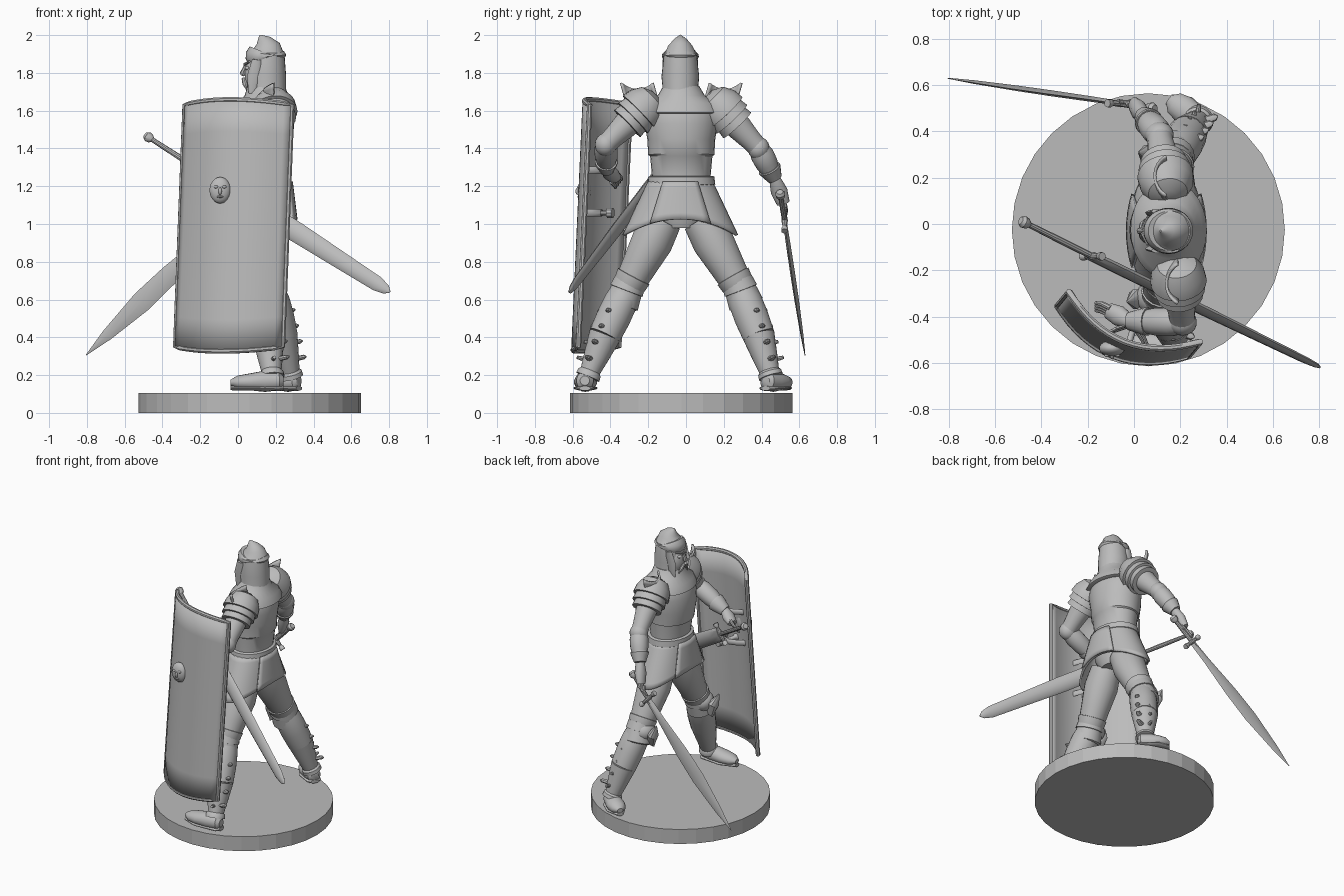
import bpy, bmesh, math
from mathutils import Vector as V

cube = bpy.data.objects.get("Cube")
if cube:
    bpy.data.objects.remove(cube)

grey = bpy.data.materials.new("plain grey")
grey.use_nodes = True
grey.diffuse_color = (0.5, 0.5, 0.5, 1)
grey.node_tree.nodes["Principled BSDF"].inputs["Base Color"].default_value = grey.diffuse_color
smooth = []


def finish(name, bm, shade=True):
    bmesh.ops.remove_doubles(bm, verts=bm.verts, dist=0.0001)
    bmesh.ops.recalc_face_normals(bm, faces=bm.faces)
    mesh = bpy.data.meshes.new(name)
    bm.to_mesh(mesh)
    bm.free()
    ob = bpy.data.objects.new(name, mesh)
    bpy.context.collection.objects.link(ob)
    mesh.materials.append(grey)
    if shade:
        smooth.append(ob)
    return ob


def tube(name, pts, ref=(1, 0, 0), n=18, loop=False):
    """Elliptical rings (x, y, z, ra, rb) swept along a path; ra lies towards ref."""
    bm, rings, count = bmesh.new(), [], len(pts)
    for i, p in enumerate(pts):
        lo = pts[(i - 1) % count] if loop else pts[max(i - 1, 0)]
        hi = pts[(i + 1) % count] if loop else pts[min(i + 1, count - 1)]
        t = (V(hi[:3]) - V(lo[:3])).normalized()
        a = (V(ref) - t * t.dot(V(ref))).normalized()
        b = t.cross(a)
        angles = [math.tau * k / n for k in range(n)]
        rings.append([bm.verts.new(V(p[:3]) + a * p[3] * math.cos(w) + b * p[-1] * math.sin(w))
                      for w in angles])
    pairs = list(zip(rings, rings[1:])) + ([(rings[-1], rings[0])] if loop else [])
    for r, s in pairs:
        for k in range(n):
            bm.faces.new((r[k], r[k - 1], s[k - 1], s[k]))
    if not loop:
        bm.faces.new(rings[0])
        bm.faces.new(rings[-1])
    return finish(name, bm)


def limb(name, a, b, profile, ref=(1, 0, 0), n=18):
    """Straight tube from a to b; profile holds (fraction, ra, rb)."""
    a, b = V(a), V(b)
    return tube(name, [(*a.lerp(b, p[0]), p[1], p[-1]) for p in profile], ref, n)


def upright(name, rows, y=-0.025, n=28):
    """Stack of level ellipses (z, x centre, rx, ry)."""
    return tube(name, [(x, y, z, rx, ry) for z, x, rx, ry in rows], n=n)


def ball(name, loc, size):
    bm = bmesh.new()
    bmesh.ops.create_uvsphere(bm, u_segments=18, v_segments=12, radius=1)
    bmesh.ops.scale(bm, vec=size, verts=bm.verts)
    bmesh.ops.translate(bm, vec=loc, verts=bm.verts)
    return finish(name, bm)


def sheet(name, f, nu, nv, thick):
    """Plate from f(u, v) given thickness."""
    bm = bmesh.new()
    g = [[bm.verts.new(f(i / nu, j / nv)) for j in range(nv + 1)] for i in range(nu + 1)]
    for i in range(nu):
        for j in range(nv):
            bm.faces.new((g[i][j], g[i + 1][j], g[i + 1][j + 1], g[i][j + 1]))
    ob = finish(name, bm)
    m = ob.modifiers.new("thickness", "SOLIDIFY")
    m.thickness, m.offset = thick, 0
    return ob


# Base
bm = bmesh.new()
bmesh.ops.create_cone(bm, cap_ends=True, segments=32, radius1=0.59, radius2=0.59, depth=0.105)
bmesh.ops.translate(bm, vec=(0.062, -0.025, 0.0525), verts=bm.verts)
finish("base", bm, False)

# Torso armour, collar and belt
upright("cuirass", [(0.98, .14, .09, .1), (1.06, .14, .12, .15), (1.25, .14, .12, .155),
                    (1.36, .14, .135, .165), (1.365, .14, .145, .175), (1.45, .135, .155, .18),
                    (1.54, .14, .158, .195), (1.62, .145, .14, .185), (1.7, .15, .09, .1)])
upright("mantle", [(1.585, .15, .155, .2), (1.59, .15, .165, .215), (1.64, .15, .145, .19),
                   (1.68, .15, .115, .125), (1.73, .15, .1, .095)])
upright("belt", [(1.205, .14, .135, .172), (1.21, .14, .142, .18), (1.25, .14, .138, .175),
                 (1.255, .14, .13, .165)])


def skirt(u, v, grow=0.0):
    w = math.tau * u
    drop = 0.2 + 0.085 * math.sin(w) ** 2
    return V((0.14 + (0.13 + 0.025 * v + grow) * math.cos(w),
              -0.03 + (0.165 + 0.135 * v + grow) * math.sin(w), 1.225 - v * drop))


sheet("skirt", skirt, 40, 8, 0.014)
for name, mid in (("back_flap", 0), ("front_flap", 0.5)):
    sheet(name, lambda u, v: skirt(mid + (u - 0.5) * 0.17, v, 0.014), 8, 6, 0.012)

# Helmet, face and cheek plates
upright("helmet", [(1.66, .155, .105, .1), (1.7, .155, .1, .092), (1.78, .15, .105, .1),
                   (1.87, .15, .098, .09), (1.905, .15, .096, .087), (1.91, .15, .088, .08),
                   (1.94, .148, .075, .066), (1.97, .135, .042, .038), (2.0, .115, .004, .004)], -0.03)
upright("helmet_band", [(1.88, .15, .1, .093), (1.885, .148, .108, .098), (1.9, .148, .106, .096),
                        (1.905, .15, .095, .085)], -0.03)
ball("face", (0.085, -0.03, 1.79), (0.05, 0.065, 0.1))
limb("nose", (0.045, -0.03, 1.85), (0.022, -0.03, 1.785), [(0, .008), (.8, .016), (1, .01)], n=8)
for s in (-1, 1):
    ball("eye", (0.052, -0.03 + s * 0.03, 1.825), (0.016, 0.018, 0.011))
    limb("brow", (0.035, -0.03 + s * 0.008, 1.845), (0.06, -0.03 + s * 0.06, 1.86),
         [(0, .008), (1, .006)], (0, 0, 1), 8)
    limb("moustache", (0.03, -0.03 + s * 0.005, 1.77), (0.045, -0.03 + s * 0.05, 1.71),
         [(0, .011), (.5, .014), (1, .002)], n=8)
    limb("cheek_plate", (0.1, -0.03 + s * 0.085, 1.87), (0.075, -0.03 + s * 0.07, 1.69),
         [(0, .025, .01), (.5, .04, .014), (1, .02, .01)], n=10)


# Arms: lame sleeves, elbow cups and gauntlets
def arm(side, shoulder, elbow, wrist, hand, grip):
    limb(side + "_upper_arm", shoulder, elbow, [(0, .08), (.5, .07), (.8, .058), (1, .055)])
    limb(side + "_pauldron", V(shoulder) + (V(shoulder) - V(elbow)) * 0.3, elbow,
         [(0, .035), (.06, .085), (.2, .115), (.34, .122), (.345, .105), (.46, .112),
          (.465, .095), (.57, .1), (.575, .08)], n=24)
    limb(side + "_forearm", elbow, wrist, [(0, .05), (.2, .062), (.5, .06), (.8, .046),
                                           (.82, .04), (1, .04)], (0, 0, 1))
    ball(side + "_elbow_cup", elbow, (.062, .058, .062))
    limb(side + "_cuff", V(wrist).lerp(V(elbow), 0.35), wrist,
         [(0, .06), (.1, .062), (1, .04)], (0, 0, 1))
    limb(side + "_hand", wrist, hand, [(0, .03), (.5, .045, .035), (1, .035, .025)], (0, 1, 0))
    along = (V(hand) - V(wrist)).normalized()
    for k in range(4):
        root = V(hand) + V(grip) * (k - 1.5) * 0.018 - along * 0.01
        tip = root + along * 0.045
        curl = tip + V((-0.03, 0.004, -0.012))
        tube(side + "_finger", [(*root, .012), (*tip, .011), (*curl, .007)], (0, 1, 0), 8)


arm("left", (.19, -.22, 1.62), (.21, -.425, 1.42), (-.02, -.42, 1.29), (-.11, -.375, 1.24), (0, .6, .8))
arm("right", (.14, .18, 1.62), (.11, .385, 1.4), (.04, .47, 1.24), (0, .515, 1.11), (.8, 0, .6))


# Raised shoulder guards
def guard_plate(x, y, s):
    def f(u, v):
        w = (u - 0.5) * 2.2
        return V((x - 0.09 * math.cos(w) + 0.04, y + 0.095 * math.sin(w) + s * 0.03 * v,
                  1.64 + v * (0.095 - 0.02 * math.cos(w * 2))))
    sheet("shoulder_guard", f, 12, 4, 0.012)


guard_plate(0.19, -0.23, -1)
guard_plate(0.14, 0.18, 1)


# Legs: thigh, knee, greave, strap lugs and boot
def leg(side, s, hip, knee, calf, ankle, heel, toe):
    limb(side + "_thigh", hip, knee, [(0, .1), (.3, .112), (.65, .095), (.8, .088), (.805, .095),
                                      (.9, .09), (1, .078)])
    limb(side + "_shin", knee, calf, [(0, .078), (.25, .09), (.6, .092), (1, .086)])
    limb(side + "_greave", calf, ankle, [(0, .086), (.5, .068), (.85, .054), (.9, .064), (1, .066)])
    k = V(knee)
    ball(side + "_knee_cup", k + V((-0.035, 0, 0)), (.075, .078, .07))
    limb(side + "_knee_fin", k + V((-0.08, 0, -0.08)), k + V((-0.15, s * 0.02, 0.07)),
         [(0, .04, .012), (.5, .035, .045), (1, .004)], n=10)
    limb(side + "_knee_lame", k + V((0, -s * 0.02, 0.05)), k + V((0, s * 0.03, -0.08)),
         [(0, .085), (.4, .093), (.41, .086), (.95, .095), (1, .085)])
    for i in range(4):
        c = k.lerp(V(ankle), 0.25 + i * 0.18)
        limb(side + "_strap_lug", c + V((0.05, s * 0.03, 0)), c + V((0.105, s * 0.05, 0.012)),
             [(0, .014, .02), (.8, .012, .016), (1, .004)], (0, 0, 1), 8)
        limb(side + "_buckle", c + V((0.02, s * 0.07, 0)), c + V((0.025, s * 0.1, 0.008)),
             [(0, .012), (1, .009)], n=8)
    limb(side + "_boot", heel, toe, [(-.08, .025), (0, .05, .045), (.3, .056, .055),
                                     (.6, .045, .062), (.85, .036, .05), (1, .015, .02)], (0, 0, 1))
    limb(side + "_sole", V(heel) - V((0, 0, .04)), V(toe) - V((0, 0, .028)),
         [(-.08, .012, .03), (0, .014, .05), (.6, .013, .065), (1, .012, .025)], (0, 0, 1))


leg("left", -1, (.14, -.12, 1.02), (.12, -.315, .65), (.16, -.43, .41), (.18, -.52, .19),
    (.22, -.535, .17), (-.04, -.53, .16))
leg("right", 1, (.15, .08, 1.02), (.17, .29, .65), (.23, .385, .41), (.28, .45, .19),
    (.31, .43, .17), (.15, .54, .16))


# Tall curved shield with rim, boss and grip
def shield(u, v):
    a, b = V((-.33, -.355, 0)), V((.235, -.57, 0))
    bow = u * (1 - u)
    p = a.lerp(b, u) + V((-.355, -.934, 0)) * 0.46 * bow + V((.05, .06, 0)) * v
    p.z = 0.35 - 0.09 * bow + v * (1.28 + 0.2 * bow)
    return p


sheet("shield", shield, 16, 8, 0.022)
edge = [(i / 16, 0) for i in range(16)] + [(1, i / 8) for i in range(8)]
edge += [(1 - u, 1 - v) for u, v in edge]
tube("shield_rim", [(*shield(u, v), .015) for u, v in edge], (.3, .9, .3), 8, True)
boss = shield(0.44, 0.64) + V((-.005, -.02, 0))
ball("shield_boss", boss, (.057, .035, .07))
ball("boss_nose", boss + V((0, -.034, -.005)), (.009, .014, .02))
for s in (-1, 1):
    ball("boss_eye", boss + V((s * .022, -.03, .018)), (.012, .008, .008))
ball("boss_mouth", boss + V((0, -.028, -.034)), (.018, .01, .006))
for v in (0.55, 0.72):
    tube("shield_strap", [(*(shield(u, v) + V((.355, .934, 0)) * 0.1 * math.sin(math.pi * t)), .008, .02)
                          for t in (0, .2, .4, .6, .8, 1) for u in [0.35 + t * 0.35]], (.3, .9, 0), 8)
limb("shield_bracket", shield(.55, .55), shield(.55, .55) + V((.05, .16, 0)),
     [(0, .03), (.2, .014), (.8, .014), (.82, .028), (1, .028)], n=10)


# Swords: grip, crossguard and blade along one line; flat of the blade faces front
def sword(name, pommel, guard, tip, blade):
    p, g, t = V(pommel), V(guard), V(tip)
    d = (t - g).normalized()
    cross = d.cross(V((0, 1, 0))).normalized()
    limb(name + "_pommel", p, p + d * 0.05, [(0, .018), (.3, .027), (.7, .024), (1, .012)], n=10)
    limb(name + "_grip", p, g, [(0, .012), (.6, .015), (1, .014)], n=10)
    limb(name + "_crossguard", g - cross * 0.08, g + cross * 0.08,
         [(0, .018), (.12, .018), (.2, .011), (.5, .018), (.8, .011), (.88, .018), (1, .018)], d, 10)
    limb(name + "_blade", g, t, blade, cross, 4 if name == "held_sword" else 8)


sword("held_sword", (.09, .497, 1.17), (-.06, .522, 1.02), (-.805, .63, .305),
      [(0, .025, .01), (.15, .03, .012), (.4, .052, .013), (.6, .056, .012), (.85, .03, .008), (1, .002)])
sword("sheathed_sword", (-.49, .015, 1.47), (-.18, -.14, 1.27), (.805, -.62, .64),
      [(0, .05, .02), (.1, .052, .022), (.5, .054, .02), (.93, .04, .013), (.98, .025, .01), (1, .004)])

# Smooth shading with sharp creases kept
bpy.ops.object.select_all(action="DESELECT")
for ob in smooth:
    ob.select_set(True)
bpy.context.view_layer.objects.active = smooth[0]
bpy.ops.object.shade_smooth_by_angle(angle=math.radians(35))
